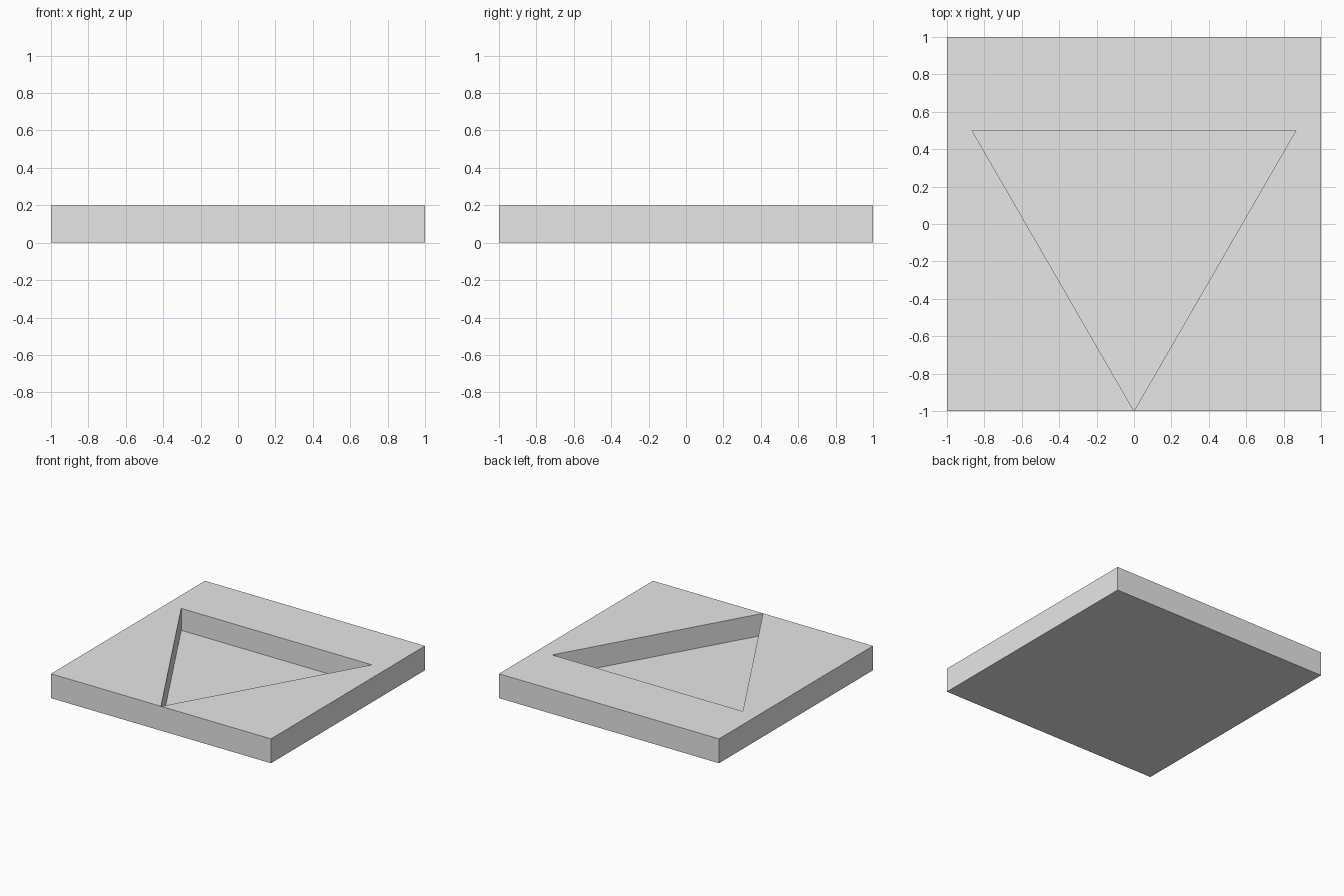
import bpy
import bmesh
from math import cos, sin, radians
from mathutils import Vector

cube = bpy.data.objects.get("Cube")
if cube:
    bpy.data.objects.remove(cube, do_unlink=True)

THICKNESS = 0.2
FLOOR = 0.02      # floor height of the triangular recess
RADIUS = 0.9998   # the recess tip all but touches the front edge

GREY = (0.8, 0.8, 0.8, 1.0)
mat = bpy.data.materials.new("light_grey")
mat.use_nodes = True
mat.diffuse_color = GREY
mat.node_tree.nodes["Principled BSDF"].inputs["Base Color"].default_value = GREY


def prism(name, outline, bottom, top):
    """Extrude a flat outline straight up from bottom to top."""
    bm = bmesh.new()
    base = bm.faces.new([bm.verts.new((x, y, bottom)) for x, y in outline])
    result = bmesh.ops.extrude_face_region(bm, geom=[base], use_keep_orig=True)
    moved = [v for v in result["geom"] if isinstance(v, bmesh.types.BMVert)]
    bmesh.ops.translate(bm, verts=moved, vec=Vector((0, 0, top - bottom)))
    bmesh.ops.recalc_face_normals(bm, faces=bm.faces)
    mesh = bpy.data.meshes.new(name)
    bm.to_mesh(mesh)
    bm.free()
    mesh.materials.append(mat)
    obj = bpy.data.objects.new(name, mesh)
    bpy.context.collection.objects.link(obj)
    return obj


# Square slab
slab = prism("slab", [(-1, -1), (1, -1), (1, 1), (-1, 1)], 0, THICKNESS)

# Triangular recess, pointing to the front
triangle = [(RADIUS * cos(radians(a)), RADIUS * sin(radians(a))) for a in (-90, 30, 150)]
cutter = prism("recess_cutter", triangle, FLOOR, THICKNESS + 0.2)
cutter.hide_render = True

cut = slab.modifiers.new("recess", 'BOOLEAN')
cut.operation = 'DIFFERENCE'
cut.solver = 'EXACT'
cut.object = cutter
bpy.context.view_layer.objects.active = slab
bpy.ops.object.modifier_apply(modifier=cut.name)
bpy.data.objects.remove(cutter, do_unlink=True)
